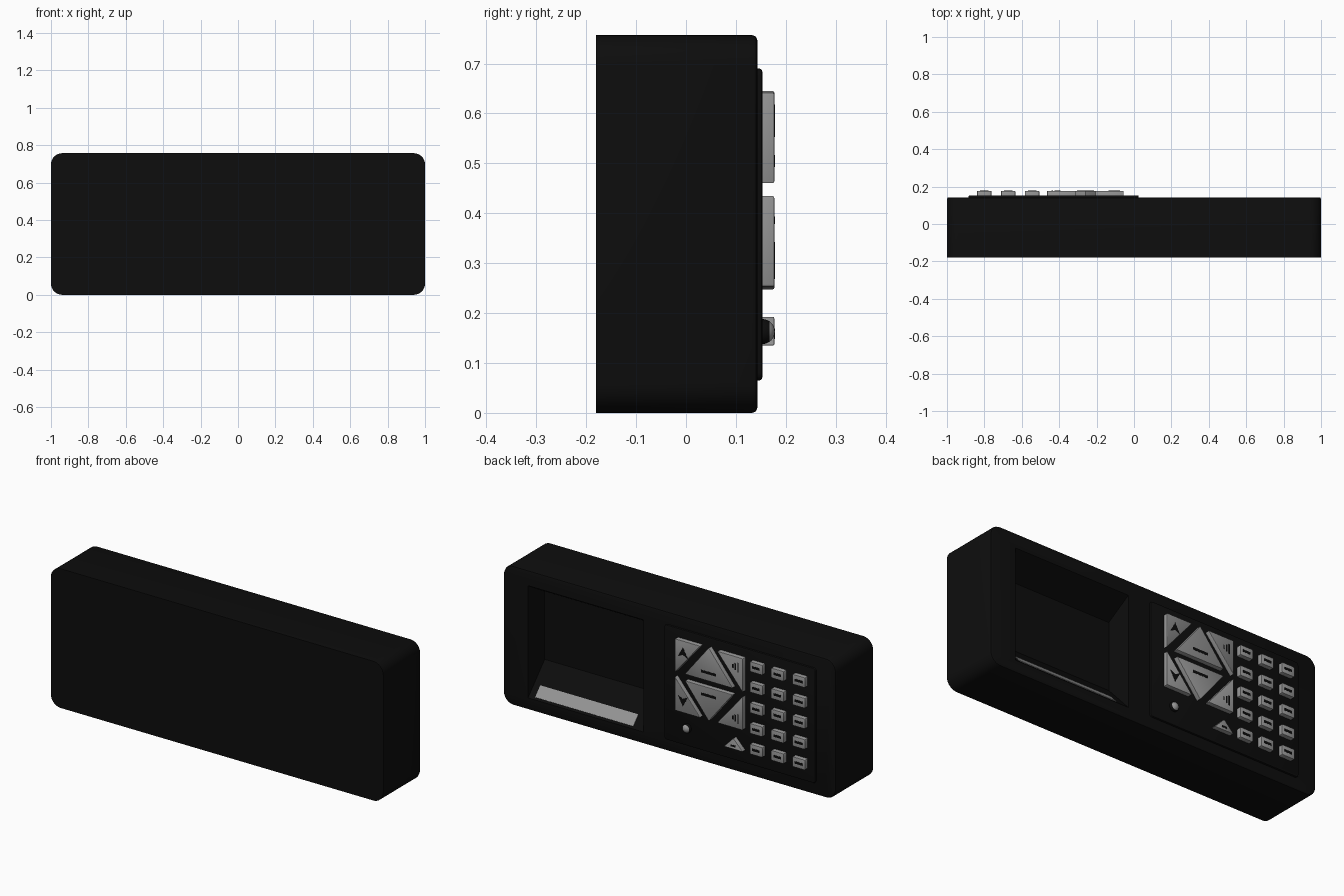
import bpy, bmesh, math
from mathutils import Matrix, Vector

cube = bpy.data.objects.get("Cube")
if cube:
    bpy.data.objects.remove(cube, do_unlink=True)


def material(name, value, rough=0.6):
    m = bpy.data.materials.new(name)
    m.use_nodes = True
    color = (value, value, value, 1)
    m.diffuse_color = color
    node = m.node_tree.nodes["Principled BSDF"]
    node.inputs["Base Color"].default_value = color
    node.inputs["Roughness"].default_value = rough
    return m


BLACK = material("black plastic", 0.004)
GREY = material("grey rubber", 0.3)


def finish(name, bm, *mats):
    bmesh.ops.recalc_face_normals(bm, faces=bm.faces)
    mesh = bpy.data.meshes.new(name)
    bm.to_mesh(mesh)
    bm.free()
    for m in mats:
        mesh.materials.append(m)
    ob = bpy.data.objects.new(name, mesh)
    bpy.context.collection.objects.link(ob)
    return ob


def smooth(ob):
    bpy.ops.object.select_all(action="DESELECT")
    ob.select_set(True)
    bpy.context.view_layer.objects.active = ob
    bpy.ops.object.shade_smooth_by_angle(angle=math.radians(35))


def prism(name, pts, y0, y1, mat, corner=0.0, edge=0.0, segs=3):
    """Outline in x/z, rounded corners, pushed back along y, softened rim."""
    bm = bmesh.new()
    bm.faces.new([bm.verts.new((x, y0, z)) for x, z in pts])
    if corner:
        bmesh.ops.bevel(bm, geom=bm.verts[:], offset=corner, segments=segs,
                        profile=0.5, affect="VERTICES")
    out = bmesh.ops.extrude_face_region(bm, geom=bm.faces[:])
    verts = [g for g in out["geom"] if isinstance(g, bmesh.types.BMVert)]
    bmesh.ops.translate(bm, verts=verts, vec=(0, y1 - y0, 0))
    if edge:
        rim = [e for e in bm.edges if all(abs(v.co.y - y1) < 1e-5 for v in e.verts)]
        bmesh.ops.bevel(bm, geom=rim, offset=edge, segments=2, profile=0.5,
                        affect="EDGES")
    ob = finish(name, bm, mat)
    if edge:
        smooth(ob)
    return ob


def rect(x0, x1, z0, z1):
    return [(x0, z0), (x1, z0), (x1, z1), (x0, z1)]


def box_at(cx, cz, w, h):
    return rect(cx - w / 2, cx + w / 2, cz - h / 2, cz + h / 2)


BACK, PLATE, TOP = 0.143, 0.153, 0.177

# Housing with a sloped display recess cut into the back
body = prism("housing", rect(-1, 1, 0, 0.757), -0.18, BACK, BLACK, 0.06, 0.01, 8)

R0, R1 = 0.155, 0.85
Z0, Z1, F0, F1 = 0.065, 0.675, 0.22, 0.59
bm = bmesh.new()
over = 0.2  # cutter carries the slopes past the surface
mouth = rect(R0, R1, Z0 - (F0 - Z0) * over, Z1 + (Z1 - F1) * over)
rings = [[bm.verts.new((x, y, z)) for x, z in ring]
         for y, ring in ((0, rect(R0, R1, F0, F1)), (BACK * (1 + over), mouth))]
bm.faces.new(rings[0])
bm.faces.new(rings[1])
for i in range(4):
    j = (i + 1) % 4
    bm.faces.new((rings[0][i], rings[0][j], rings[1][j], rings[1][i]))
cutter = finish("recess_cutter", bm, BLACK)
cutter.hide_render = True
mod = body.modifiers.new("recess", "BOOLEAN")
mod.operation = "DIFFERENCE"
mod.solver = "EXACT"
mod.object = cutter
bpy.ops.object.select_all(action="DESELECT")
body.select_set(True)
bpy.context.view_layer.objects.active = body
bpy.ops.object.modifier_apply(modifier=mod.name)
bpy.data.objects.remove(cutter, do_unlink=True)
smooth(body)

# Pale strip lying on the lower slope of the recess
slope = Vector((0, BACK, Z0 - F0))
mid = Vector((0.517, 0, F0)) + slope * 0.785
bm = bmesh.new()
bmesh.ops.create_cube(bm, size=1, matrix=Matrix.Translation(mid)
                      @ Matrix.Rotation(math.atan2(slope.z, slope.y), 4, "X")
                      @ Matrix.Diagonal((0.59, slope.length * 0.31, 0.006, 1)))
finish("display_strip", bm, GREY)

# Keypad plate
prism("keypad_plate", rect(-0.885, 0.025, 0.065, 0.69), BACK - 0.01, PLATE, BLACK,
      0.015, 0.006)


def button(name, pts):
    return prism(name, pts, PLATE - 0.004, TOP, GREY, 0.006, 0.003, 2)


def mark(name, pts):
    return prism(name, pts, TOP - 0.001, TOP + 0.001, BLACK)


# Six triangular buttons, mirrored about the cluster centre
CX, CZ = -0.26, 0.4475
for up, level in ((1, "upper"), (-1, "lower")):
    def place(pts):
        return [(CX + x, CZ + up * z) for x, z in pts]

    button(level + "_centre_button", place([(0, 0.2), (0.145, 0.0175), (-0.145, 0.0175)]))
    mark(level + "_centre_mark", place(box_at(0, 0.062, 0.09, 0.014)))
    for side, word in ((1, "left"), (-1, "right")):
        tri = [(0.205, 0.195), (0.05, 0.195), (0.205, 0.01)]
        button(f"{level}_{word}_button", place([(side * x, z) for x, z in tri]))
    # Arrow on the left button, sound bars on the right one
    mark(level + "_arrow_mark",
         place([(0.155, 0.16), (0.185, 0.105), (0.155, 0.12), (0.125, 0.105)]))
    for k in range(3):
        h = 0.02 + 0.016 * k
        mark(f"{level}_sound_mark_{k}", place(box_at(-0.145 - 0.016 * k, 0.14, 0.007, h)))

# Number pad, three columns by five rows
for col in range(3):
    for row in range(5):
        x, z = -0.545 - 0.128 * col, 0.163 + 0.112 * row
        button(f"key_{col}_{row}", box_at(x, z, 0.077, 0.055))
        mark(f"key_mark_{col}_{row}", box_at(x, z, 0.045, 0.013))

# Small warning triangle
button("small_triangle_button", [(-0.408, 0.195), (-0.35, 0.135), (-0.466, 0.135)])
mark("small_triangle_mark", box_at(-0.408, 0.153, 0.03, 0.01))

# Round knob with a grey cap
bm = bmesh.new()
bmesh.ops.create_uvsphere(bm, u_segments=24, v_segments=16, radius=0.025,
                          matrix=Matrix.Translation((-0.115, PLATE, 0.163))
                          @ Matrix.Rotation(-math.pi / 2, 4, "X"))
bm.normal_update()
for f in bm.faces:
    f.material_index = 1 if f.normal.y > 0.55 else 0
smooth(finish("round_knob", bm, BLACK, GREY))
